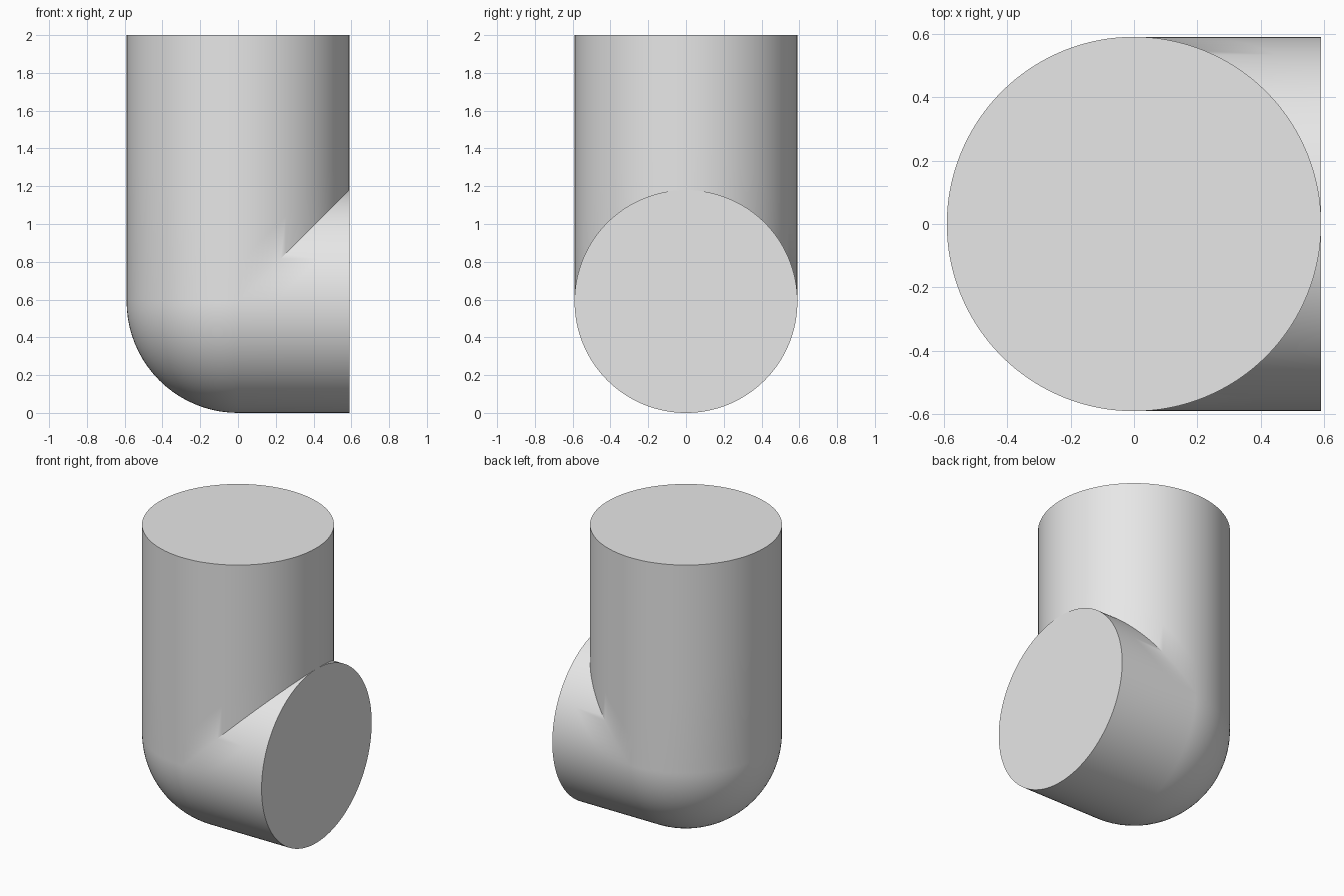
import bpy, bmesh
from math import sin, cos, pi, sqrt

cube = bpy.data.objects.get("Cube")
if cube:
    bpy.data.objects.remove(cube, do_unlink=True)

R = 0.59        # pipe radius, also the height of the arm's axis
TOP = 2.0
SLICES = 64     # slices from front to back
ARC = 20        # steps round the elbow
BLEND = 0.2     # length of the strip beside the inner seam


def elbow_profile(w):
    """Closed x-z outline of the elbow where its half width is w."""
    seam_z = R + w + BLEND
    seam_x = min(R, w + BLEND)
    arc = [(-w * cos(a), R - w * sin(a))
           for a in (pi / 2 * i / ARC for i in range(ARC + 1))]
    return ([(-w, TOP), (-w, seam_z)] + arc
            + [(seam_x, R - w), (R, R - w), (R, R + w), (seam_x, R + w),
               (w, R + w), (w, seam_z), (w, TOP)])


# Solid elbow: upright pipe, ball corner and side arm lofted as one skin
bm = bmesh.new()
rings = []
for i in range(SLICES + 1):
    y = -R * cos(pi * i / SLICES)
    w = sqrt(max(0.0, R * R - y * y)) if 0 < i < SLICES else 0.0
    rings.append([bm.verts.new((x, y, z)) for x, z in elbow_profile(w)])
for a, b in zip(rings, rings[1:]):
    for j in range(len(a)):
        k = (j + 1) % len(a)
        bm.faces.new((a[j], a[k], b[k], b[j]))
bmesh.ops.remove_doubles(bm, verts=bm.verts, dist=0.00005)
bmesh.ops.recalc_face_normals(bm, faces=bm.faces)

mesh = bpy.data.meshes.new("pipe_elbow")
bm.to_mesh(mesh)
bm.free()
elbow = bpy.data.objects.new("pipe_elbow", mesh)
bpy.context.collection.objects.link(elbow)

# Plain grey finish
grey = bpy.data.materials.new("light_grey")
grey.use_nodes = True
colour = (0.8, 0.8, 0.8, 1.0)
grey.diffuse_color = colour
grey.node_tree.nodes["Principled BSDF"].inputs["Base Color"].default_value = colour
mesh.materials.append(grey)

# Smooth walls with crisp rims and seam
bpy.ops.object.select_all(action='DESELECT')
elbow.select_set(True)
bpy.context.view_layer.objects.active = elbow
bpy.ops.object.shade_smooth_by_angle(angle=pi / 6)
